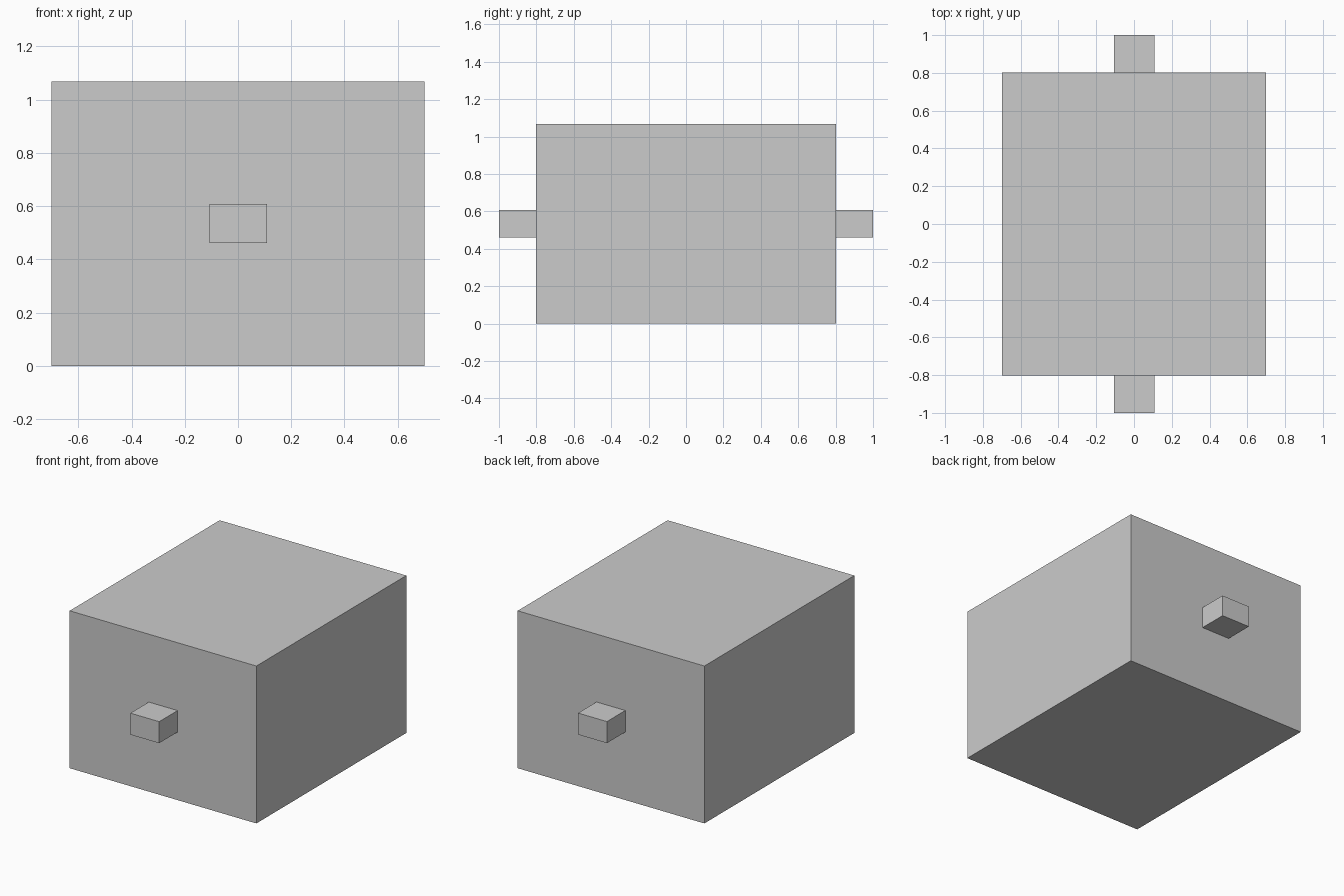
import bpy

if "Cube" in bpy.data.objects:
    bpy.data.objects.remove(bpy.data.objects["Cube"])


def box(name, lo, hi):
    """Add a box spanning two opposite corners."""
    centre = [(a + b) / 2 for a, b in zip(lo, hi)]
    bpy.ops.mesh.primitive_cube_add(size=1, location=centre)
    obj = bpy.context.object
    obj.name = name
    obj.scale = [b - a for a, b in zip(lo, hi)]
    bpy.ops.object.transform_apply(location=False, rotation=False, scale=True)
    return obj


# Main block
box("body", (-0.70, -0.803, 0), (0.70, 0.803, 1.067))

# Stub handles on the front and back, each butted against the body
for name, y0, y1 in (("front_handle", -1.0, -0.803), ("back_handle", 0.803, 1.0)):
    box(name, (-0.107, y0, 0.461), (0.109, y1, 0.607))
